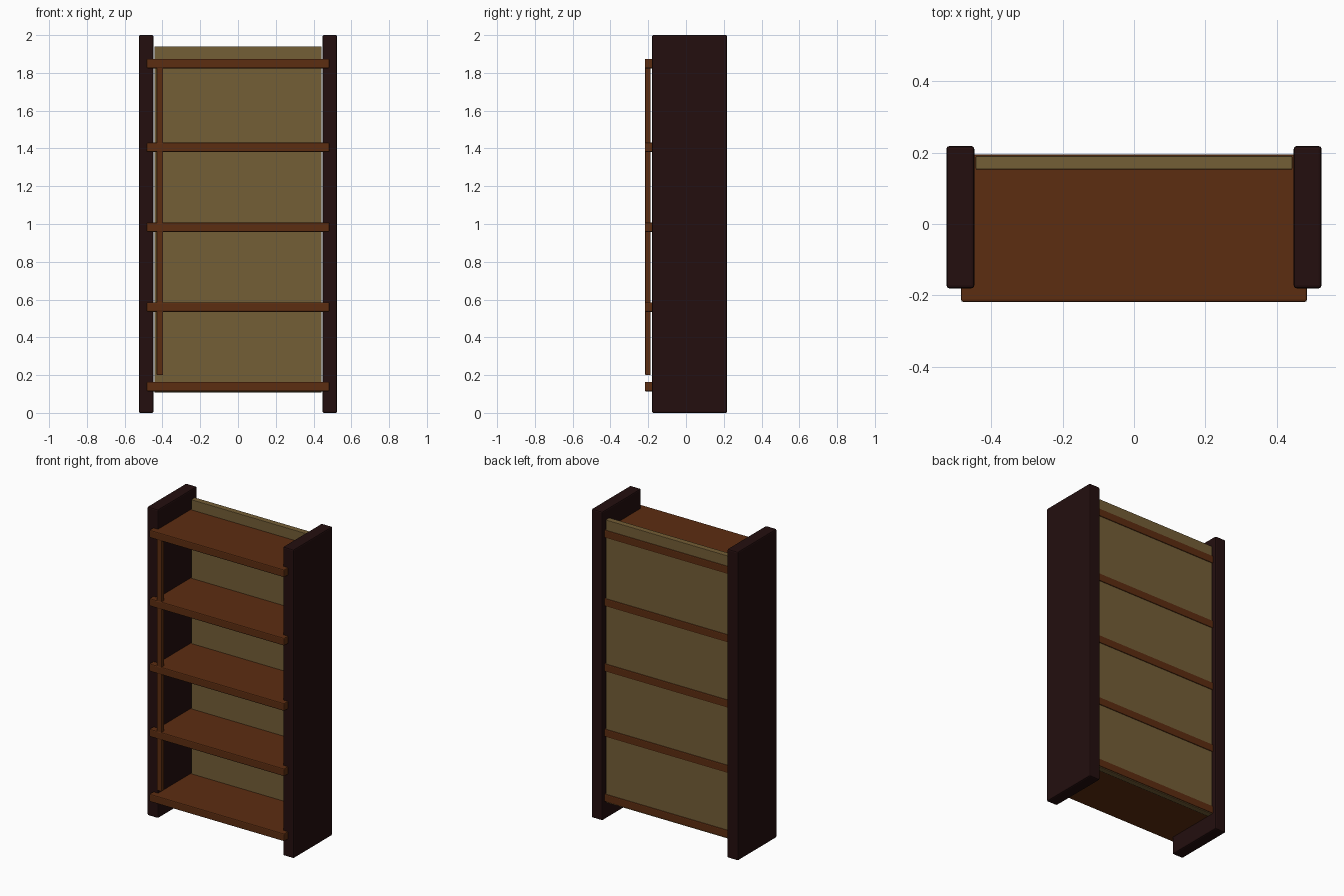
import bpy

if "Cube" in bpy.data.objects:
    bpy.data.objects.remove(bpy.data.objects["Cube"])


def material(name, rgb):
    m = bpy.data.materials.new(name)
    m.diffuse_color = (*rgb, 1.0)
    m.use_nodes = True
    m.node_tree.nodes["Principled BSDF"].inputs["Base Color"].default_value = m.diffuse_color
    return m


DARK = material("dark wood", (0.017, 0.0045, 0.0045))
BROWN = material("brown wood", (0.108, 0.026, 0.0055))
OLIVE = material("olive board", (0.175, 0.112, 0.037))


def box(name, x, y, z, mat, bevel):
    """Bevelled box from (min, max) ranges on each axis."""
    bpy.ops.mesh.primitive_cube_add(
        size=1, location=[(r[0] + r[1]) / 2 for r in (x, y, z)])
    ob = bpy.context.object
    ob.name = name
    ob.scale = [r[1] - r[0] for r in (x, y, z)]
    bpy.ops.object.transform_apply(location=False, rotation=False, scale=True)
    ob.data.materials.append(mat)
    if bevel:
        mod = ob.modifiers.new("rounded edges", 'BEVEL')
        mod.width = bevel
        mod.segments = 2
    return ob


# Side uprights
for label, s in (("left", -1), ("right", 1)):
    xs = sorted((s * 0.447, s * 0.525))
    box(label + "_side", xs, (-0.180, 0.218), (0.0, 2.0), DARK, 0.008)

# Shelves: run into the sides and poke slightly through the back board
for i, zc in enumerate((0.139, 0.560, 0.983, 1.406, 1.849)):
    box(f"shelf_{i + 1}", (-0.484, 0.484), (-0.218, 0.195),
        (zc - 0.025, zc + 0.025), BROWN, 0.006)

# Back board
box("back_board", (-0.443, 0.443), (0.153, 0.190), (0.109, 1.940), OLIVE, 0.002)

# Thin upright strip behind the shelf fronts
box("front_strip", (-0.431, -0.397), (-0.216, -0.187), (0.200, 1.840), BROWN, 0.004)
